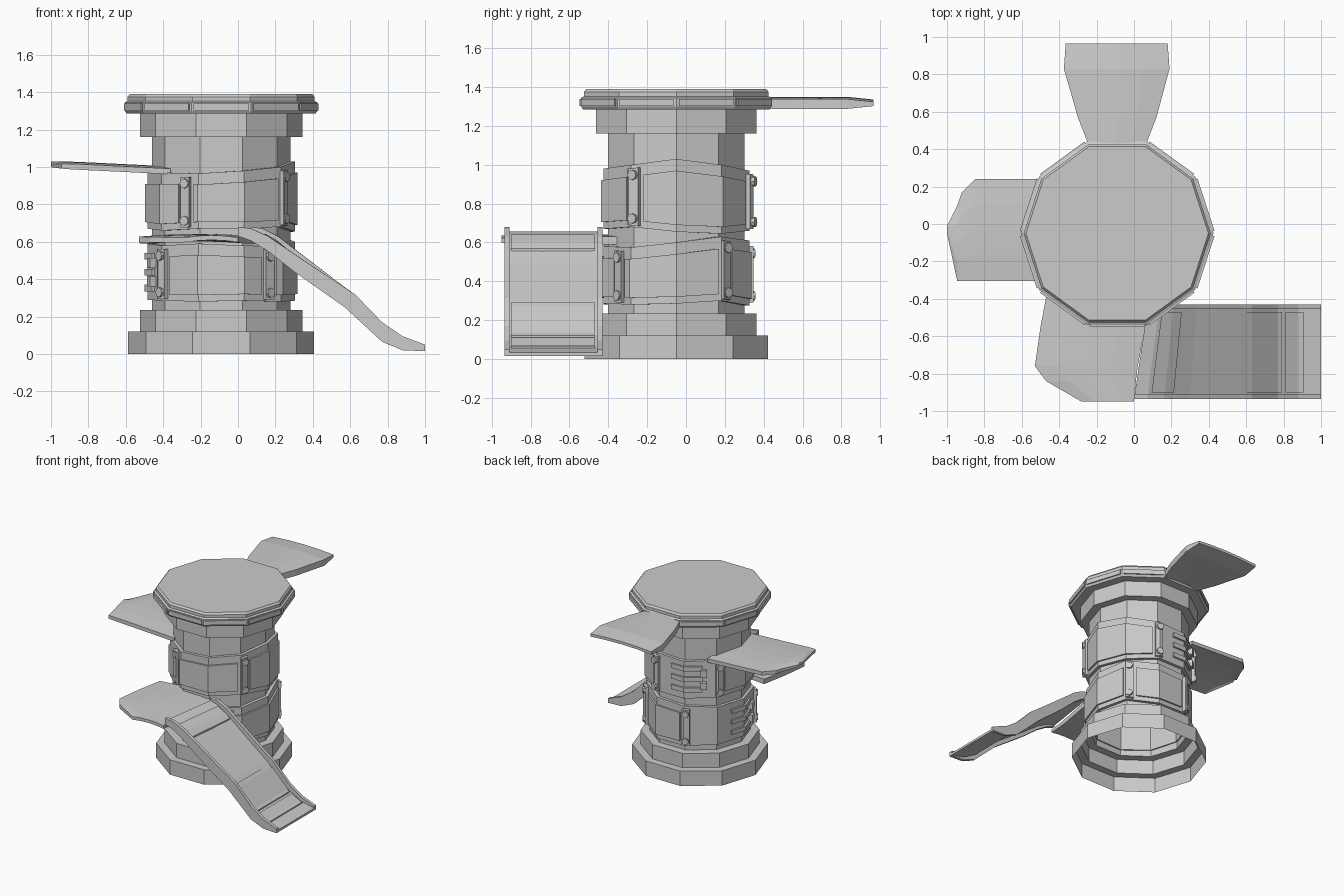
import bpy, bmesh
from math import sin, cos, radians, pi

if "Cube" in bpy.data.objects:
    bpy.data.objects.remove(bpy.data.objects["Cube"])

CX, CY = -0.09, -0.05          # tower axis


def loft(name, rings, loop=False, caps=True):
    """Skin a list of closed rings of points."""
    bm = bmesh.new()
    vs = [[bm.verts.new(p) for p in r] for r in rings]
    n = len(rings[0])
    for i in range(len(vs) if loop else len(vs) - 1):
        a, b = vs[i], vs[(i + 1) % len(vs)]
        for j in range(n):
            k = (j + 1) % n
            bm.faces.new((a[j], a[k], b[k], b[j]))
    if caps and not loop:
        bm.faces.new(vs[0])
        bm.faces.new(vs[-1])
    bmesh.ops.recalc_face_normals(bm, faces=bm.faces)
    me = bpy.data.meshes.new(name)
    bm.to_mesh(me)
    bm.free()
    ob = bpy.data.objects.new(name, me)
    bpy.context.collection.objects.link(ob)
    return ob


def on_deca(R, a, z):
    """Point at angle a on a ten-sided ring of corner radius R."""
    r = R * cos(pi / 10) / cos(radians(a % 36 - 18))
    return (CX + r * cos(radians(a)), CY + r * sin(radians(a)), z)


def lerp(table, x):
    """Linear lookup of a row of values keyed by the first column."""
    x = max(table[0][0], min(x, table[-1][0]))
    for p, q in zip(table, table[1:]):
        if x <= q[0]:
            t = (x - p[0]) / (q[0] - p[0])
            return [u + (v - u) * t for u, v in zip(p[1:], q[1:])]


def sector(name, a0, a1, r0, r1, lo, hi):
    """Curved plate wrapped on the tower; lo and hi give heights by angle."""
    full = a1 - a0 >= 360
    angs = [a0] + [k * 36 for k in range(-10, 25) if a0 < k * 36 < a1] + ([] if full else [a1])
    rings = [[on_deca(r0, a, lo(a)), on_deca(r1, a, lo(a)),
              on_deca(r1, a, hi(a)), on_deca(r0, a, hi(a))] for a in angs]
    return loft(name, rings, loop=full)


def bolt(name, a, r, z):
    bpy.ops.mesh.primitive_cylinder_add(vertices=8, radius=0.026, depth=0.03,
                                        location=on_deca(r, a, z),
                                        rotation=(0, pi / 2, radians(a)))
    bpy.context.object.name = name


# tower shell, open at the bottom, with the deck on top
profile = [(0.4975, 0), (0.4975, 0.12), (0.435, 0.12), (0.435, 0.235), (0.37, 0.235),
           (0.37, 1.16), (0.435, 1.16), (0.435, 1.285), (0.505, 1.285), (0.515, 1.30),
           (0.515, 1.345), (0.50, 1.352), (0.50, 1.375), (0.488, 1.39)]
tower = loft("tower", [[on_deca(r, k * 36, z) for k in range(10)] for r, z in profile], caps=False)
bm = bmesh.new()
bm.from_mesh(tower.data)
bm.faces.new([v for v in bm.verts if v.co.z > 1.389])
bmesh.ops.recalc_face_normals(bm, faces=bm.faces)
bm.to_mesh(tower.data)
bm.free()

# trim plates round the deck rim
for k in range(10):
    sector("rim_plate", k * 36 + 1.5, k * 36 + 34.5, 0.50, 0.525,
           lambda a: 1.302, lambda a: 1.338)

# wavy cladding bands: heights at the ten corners, strap angles, clasp angle
bands = [
    ("upper", [.655, .645, .66, .66, .67, .67, .66, .67, .67, .68],
     [1.03, 1.0, .97, .96, .97, .97, .97, .965, .98, 1.0], [72, 146, 241, 327], 128, -1),
    ("lower", [.285, .30, .275, .28, .285, .29, .285, .28, .285, .28],
     [.60, .63, .61, .60, .59, .59, .58, .59, .58, .575], [40, 110, 218, 311], 198, -1),
]
for name, zlo, zhi, straps, clasp, side in bands:
    def height(vals, d):
        tab = [(k * 36, vals[k % 10]) for k in range(11)]
        return lambda a: lerp(tab, a % 360)[0] + d
    sector(name + "_band", 0, 360, 0.36, 0.395, height(zlo, 0), height(zhi, 0))
    for i, a in enumerate(straps):
        nxt = straps[(i + 1) % 4] + (360 if i == 3 else 0)
        if not a < clasp < nxt:
            sector(name + "_panel", a + 7, nxt - 7, 0.38, 0.408, height(zlo, .035), height(zhi, -.06))
        sector(name + "_strap", a - 4, a + 4, 0.38, 0.418, height(zlo, .01), height(zhi, -.02))
        for z in (height(zlo, .045)(a), height(zhi, -.055)(a)):
            bolt(name + "_bolt", a, 0.415, z)
    # belts with buckles
    zm = (zlo[4] + zhi[4]) / 2
    for dz in (-.085, 0, .085):
        sector(name + "_belt", clasp - 36, clasp, 0.38, 0.41,
               lambda a: zm + dz - .018, lambda a: zm + dz + .018)
    for dz in (-.05, .05):
        sector(name + "_buckle", clasp - 3, clasp + 4, 0.38, 0.43,
               lambda a: zm + dz - .027, lambda a: zm + dz + .027)


# platforms: each station is (distance, edge, edge, mid height, thickness)
def platform(name, stations, axis):
    rings = []
    for d, e0, e1, z, t in stations:
        us = [i / 4 for i in range(5)]
        top = [(e0 + (e1 - e0) * u, z + t / 2 - .012 * (2 * u - 1) ** 2) for u in us]
        bot = [(c, zz - t) for c, zz in reversed(top)]
        rings.append([(d, c, zz) if axis == "x" else (c, d, zz) for c, zz in top + bot])
    loft(name, rings)


platform("back_platform", [(.38, -.25, .07, 1.325, .05), (.44, -.25, .07, 1.325, .05),
                           (.57, -.30, .12, 1.325, .05), (.83, -.375, .19, 1.325, .05),
                           (.965, -.365, .18, 1.325, .022)], "y")
platform("left_platform", [(-.36, -.305, .24, .988, .03), (-.85, -.305, .24, 1.012, .03),
                           (-.92, -.305, .17, 1.015, .028), (-.945, -.305, .10, 1.016, .025),
                           (-1.0, -.05, -.01, 1.02, .018)], "x")
platform("front_platform", [(-.34, -.46, .09, .622, .04), (-.55, -.50, .06, .622, .04),
                            (-.76, -.53, .02, .622, .035), (-.84, -.47, .01, .622, .03),
                            (-.95, -.28, 0, .622, .025)], "y")

# slide: path of (x, rail top, underside)
path = [(0, .68, .63), (.07, .67, .605), (.16, .63, .55), (.30, .535, .44), (.57, .355, .25),
        (.63, .315, .195), (.77, .17, .065), (.88, .095, .02), (1.0, .05, .015)]


def slide_piece(name, xs, y0, y1, section):
    rings = []
    for x in xs:
        top, bot = lerp(path, x)
        floor = bot + (top - bot) * .55
        skew = lambda y: x + .15 * (y + .935) * max(0, 1 - x / .6)
        rings.append([(skew(y), y, z) for y, z in section(y0, y1, top, bot, floor)])
    loft(name, rings)


xs = [p[0] for p in path]
slide_piece("slide_floor", xs, -.92, -.445,
            lambda a, b, t, u, f: [(a, f), (b, f), (b, f - .018), (a, f - .018)])
for y in (-.935, -.455):
    slide_piece("slide_rail", xs, y, y + .025,
                lambda a, b, t, u, f: [(a, t), (b, t), (b, u), (a, u)])
for x0, x1 in ((.09, .21), (.605, .79), (.81, .905)):
    inner = [x for x in xs if x0 < x < x1]
    slide_piece("slide_tread", [x0] + inner + [x1], -.90, -.47,
                lambda a, b, t, u, f: [(a, f + .01), (b, f + .01), (b, f - .005), (a, f - .005)])
